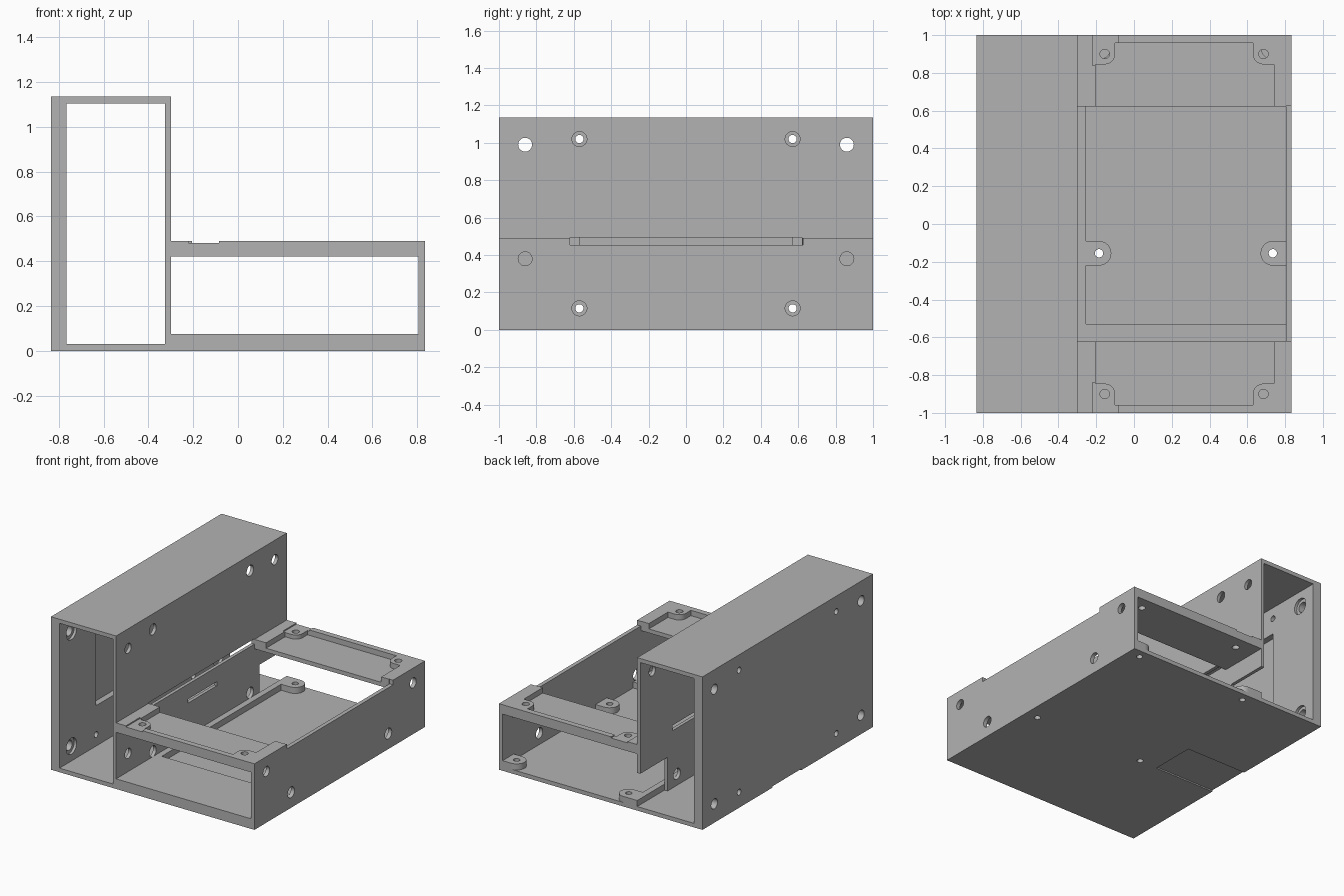
import bpy
import math
from mathutils import Matrix

cube = bpy.data.objects.get("Cube")
if cube:
    bpy.data.objects.remove(cube, do_unlink=True)

grey = bpy.data.materials.new("plain grey")
grey.use_nodes = True
COLOUR = (0.45, 0.45, 0.45, 1)
grey.diffuse_color = COLOUR
grey.node_tree.nodes["Principled BSDF"].inputs["Base Color"].default_value = COLOUR


def block(name, x, y, z):
    """Box from (low, high) ranges on each axis."""
    bpy.ops.mesh.primitive_cube_add(size=1)
    ob = bpy.context.object
    ob.name = name
    spans = (x, y, z)
    ob.data.transform(Matrix.Diagonal([b - a for a, b in spans] + [1]))
    ob.data.transform(Matrix.Translation([(a + b) / 2 for a, b in spans]))
    ob.data.materials.append(grey)
    return ob


def rod(axis, span, a, b, r):
    """Cylinder along x or z; a, b are its other two coordinates."""
    bpy.ops.mesh.primitive_cylinder_add(vertices=32, radius=r, depth=span[1] - span[0])
    ob = bpy.context.object
    mid = (span[0] + span[1]) / 2
    if axis == "x":
        ob.data.transform(Matrix.Rotation(math.pi / 2, 4, "Y"))
        ob.data.transform(Matrix.Translation((mid, a, b)))
    else:
        ob.data.transform(Matrix.Translation((a, b, mid)))
    ob.data.materials.append(grey)
    return ob


def combine(target, tool, mode="DIFFERENCE"):
    """Apply one boolean and discard the tool."""
    mod = target.modifiers.new("shape", "BOOLEAN")
    mod.operation = mode
    mod.solver = "EXACT"
    mod.object = tool
    bpy.context.view_layer.objects.active = target
    bpy.ops.object.modifier_apply(modifier=mod.name)
    bpy.data.objects.remove(tool, do_unlink=True)


def cut(target, x, y, z):
    combine(target, block("cutter", x, y, z))


def drill(target, axis, span, a, b, r):
    combine(target, rod(axis, span, a, b, r))


LEFT, MID, RIGHT = -0.835, -0.30, 0.835
INNER = 0.805
INNER_WALL = (-0.36, -0.27)
OUTER_WALL = (-0.9, -0.7)
SIDE_WALL = (0.7, 0.9)

# Tall hollow tower, open at front and back
tower = block("tower", (LEFT, MID), (-1, 1), (0, 1.135))
cut(tower, (-0.765, -0.325), (-1.1, 1.1), (0.03, 1.105))
cut(tower, (-0.81, -0.74), (-0.57, 0.57), (0.33, 0.9))       # inside recess
cut(tower, INNER_WALL, (-0.62, 0.62), (0.455, 0.495))        # long slot
cut(tower, INNER_WALL, (-0.16, 0.18), (0.315, 0.345))        # short slot
cut(tower, INNER_WALL, (0.68, 1.1), (0.03, 0.28))            # cable notch
cut(tower, (-0.9, -0.335), (-0.16, 0.18), (-0.1, 0.01))      # underside recess
for side in (-1, 1):
    for z in (0.99, 0.14):
        drill(tower, "x", OUTER_WALL, side * 0.86, z, 0.037)
        drill(tower, "x", (-0.785, -0.74), side * 0.86, z, 0.06)
    for z in (1.02, 0.115):
        drill(tower, "x", OUTER_WALL, side * 0.57, z, 0.022)
        drill(tower, "x", INNER_WALL, side * 0.57, z, 0.04)
    drill(tower, "x", INNER_WALL, side * 0.86, 0.99, 0.037)
drill(tower, "x", INNER_WALL, -0.86, 0.21, 0.037)

# Tray floor with a pocket and four screw bosses
floor = block("tray_floor", (MID, INNER), (-1, 1), (0, 0.075))
cut(floor, (-0.255, 0.9), (-0.53, 1.1), (0.03, 0.2))
for y in (-0.155, 0.935):
    for x, wall in ((-0.185, -0.27), (0.735, INNER)):
        pad = block("pad", (min(x, wall), max(x, wall)), (y - 0.065, y + 0.065), (0.01, 0.075))
        combine(floor, pad, "UNION")
        combine(floor, rod("z", (0.01, 0.075), x, y, 0.065), "UNION")
        drill(floor, "z", (-0.1, 0.2), x, y, 0.022)

# Side wall, lowered between the bridges
wall = block("side_wall", (INNER, RIGHT), (-1, 1), (0, 0.49))
cut(wall, SIDE_WALL, (-0.62, 0.625), (0.455, 0.6))
for side in (-1, 1):
    drill(wall, "x", SIDE_WALL, side * 0.86, 0.38, 0.037)
    drill(wall, "x", SIDE_WALL, side * 0.57, 0.115, 0.04)


def across(side, a, b):
    """Range of y measured outward from the middle."""
    return tuple(sorted((side * a, side * b)))


# Bridges with a shallow pocket and rounded corner bosses
for name, side in (("front_bridge", -1), ("back_bridge", 1)):
    bridge = block(name, (MID, INNER), across(side, 0.622, 1), (0.42, 0.49))
    cut(bridge, (-0.205, 0.74), across(side, 0.5, 0.957), (0.45, 0.6))
    for x, out in ((-0.155, -1), (0.685, 1)):
        edge = x + out * 0.06
        height = (0.435, 0.49)
        pad = block("pad", tuple(sorted((x, edge))), across(side, 0.845, 0.97), height)
        combine(bridge, pad, "UNION")
        pad = block("pad", (x - 0.055, x + 0.055), across(side, 0.9, 0.97), height)
        combine(bridge, pad, "UNION")
        combine(bridge, rod("z", height, x, side * 0.9, 0.055), "UNION")
    # Slightly lowered landing beside the tower
    cut(bridge, (-0.22, -0.085), across(side, 0.84, 1.1), (0.481, 0.6))
    for x in (-0.155, 0.685):
        drill(bridge, "z", (0.3, 0.6), x, side * 0.9, 0.025)

# Smooth the holes while keeping edges crisp
for ob in bpy.data.objects:
    ob.select_set(ob.type == "MESH" and grey.name in ob.data.materials)
bpy.context.view_layer.objects.active = tower
bpy.ops.object.shade_smooth_by_angle(angle=math.radians(30))
